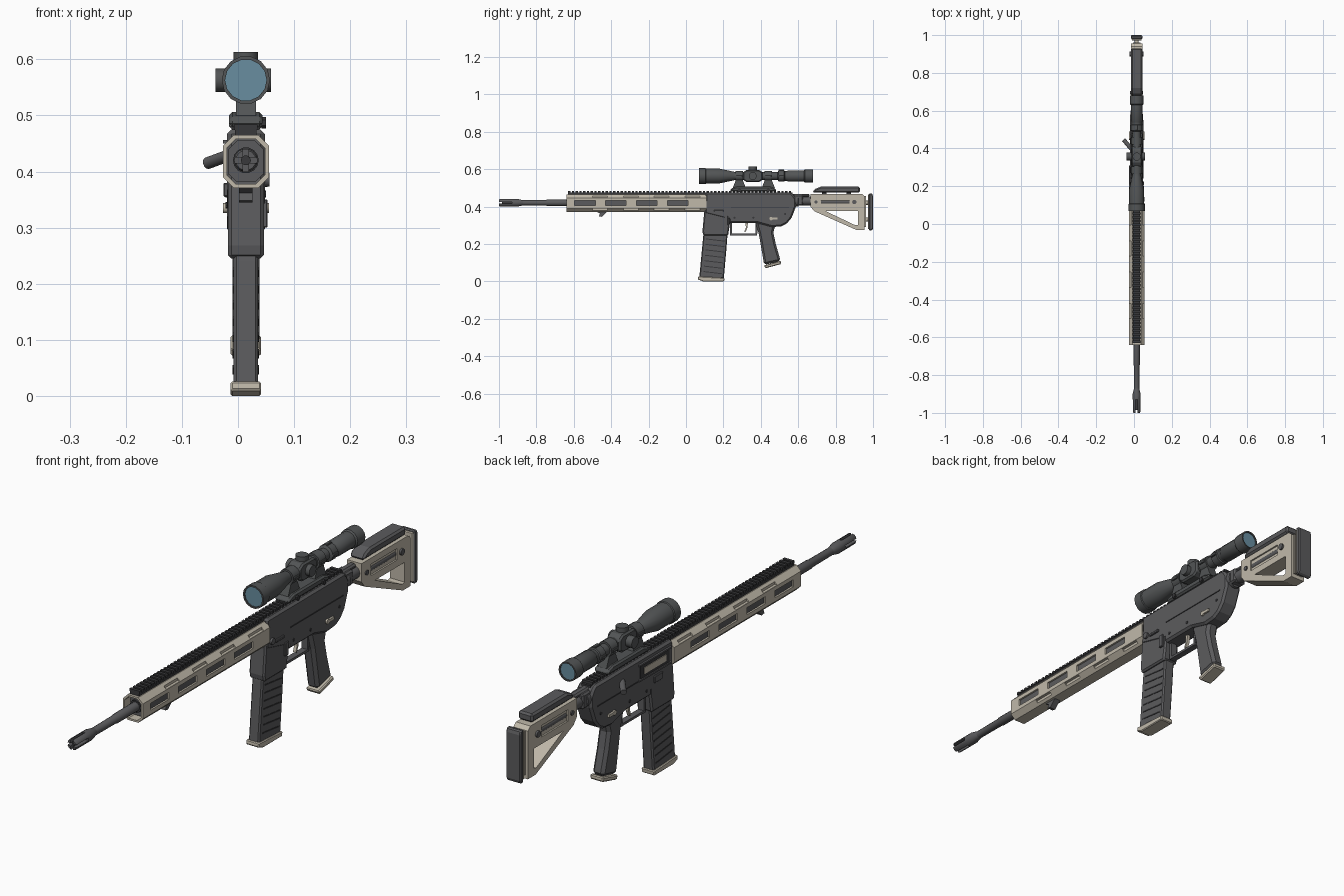
import bpy, bmesh, math
from mathutils import Vector

if "Cube" in bpy.data.objects:
    bpy.data.objects.remove(bpy.data.objects["Cube"])

CX = 0.014  # x of the bore line


def material(name, rgb):
    m = bpy.data.materials.new(name)
    m.diffuse_color = (*rgb, 1)
    m.use_nodes = True
    m.node_tree.nodes["Principled BSDF"].inputs["Base Color"].default_value = m.diffuse_color
    return m


GREY = material("dark grey", (0.105, 0.105, 0.11))
SCOPE = material("scope grey", (0.085, 0.09, 0.092))
BLACK = material("near black", (0.04, 0.04, 0.043))
TAN = material("sand", (0.53, 0.485, 0.40))
LENS = material("lens blue", (0.14, 0.27, 0.35))


def finish(name, bm, mat, bevel=0.0, smooth=False):
    bmesh.ops.recalc_face_normals(bm, faces=bm.faces)
    me = bpy.data.meshes.new(name)
    bm.to_mesh(me)
    bm.free()
    me.materials.append(mat)
    ob = bpy.data.objects.new(name, me)
    bpy.context.collection.objects.link(ob)
    if bevel:
        b = ob.modifiers.new("bevel", "BEVEL")
        b.width, b.segments, b.limit_method = bevel, 1, "ANGLE"
        b.angle_limit = math.radians(40)
    if smooth:
        bpy.context.view_layer.objects.active = ob
        ob.select_set(True)
        bpy.ops.object.shade_smooth_by_angle(angle=math.radians(40))
        ob.select_set(False)
    return ob


def add_prism(bm, pts, x0, x1):
    """Extrude a (y, z) outline from x0 to x1, relative to the bore line."""
    a = [bm.verts.new((CX + x0, y, z)) for y, z in pts]
    b = [bm.verts.new((CX + x1, y, z)) for y, z in pts]
    bm.faces.new(a)
    bm.faces.new(b[::-1])
    for i in range(len(pts)):
        j = (i + 1) % len(pts)
        bm.faces.new((a[i], b[i], b[j], a[j]))


def prism(name, pts, x0, x1, mat, bevel=0.0):
    bm = bmesh.new()
    add_prism(bm, pts, x0, x1)
    return finish(name, bm, mat, bevel)


def rect(y0, y1, z0, z1):
    return [(y0, z0), (y1, z0), (y1, z1), (y0, z1)]


def boxes(name, items, mat, bevel=0.0):
    """Several boxes, each (x0, x1, y0, y1, z0, z1), in one object."""
    bm = bmesh.new()
    for x0, x1, *r in items:
        add_prism(bm, rect(*r), x0, x1)
    return finish(name, bm, mat, bevel)


def lathe(name, prof, z, mat, n=14, x=0.0):
    """Revolve (y, radius) points round a line along y."""
    bm = bmesh.new()
    rings = [[bm.verts.new((CX + x + r * math.sin(2 * math.pi * (i + .5) / n), y,
                            z + r * math.cos(2 * math.pi * (i + .5) / n)))
              for i in range(n)] for y, r in prof]
    for a, b in zip(rings, rings[1:]):
        for i in range(n):
            bm.faces.new((a[i], a[(i + 1) % n], b[(i + 1) % n], b[i]))
    bm.faces.new(rings[0])
    bm.faces.new(rings[-1])
    return finish(name, bm, mat, smooth=True)


def rod(name, p, q, r, mat, n=12):
    """Cylinder between two points."""
    p, q = Vector(p) + Vector((CX, 0, 0)), Vector(q) + Vector((CX, 0, 0))
    bm = bmesh.new()
    bmesh.ops.create_cone(bm, cap_ends=True, segments=n, radius1=r, radius2=r, depth=(q - p).length)
    rot = (q - p).to_track_quat("Z", "Y").to_matrix()
    bmesh.ops.rotate(bm, verts=bm.verts, matrix=rot)
    bmesh.ops.translate(bm, verts=bm.verts, vec=(p + q) / 2)
    return finish(name, bm, mat, smooth=True)


def cut(ob, cutter):
    m = ob.modifiers.new("cut", "BOOLEAN")
    m.object, m.operation, m.solver = cutter, "DIFFERENCE", "EXACT"
    bpy.context.view_layer.objects.active = ob
    bpy.ops.object.modifier_apply(modifier=m.name)
    bpy.data.objects.remove(cutter)


def octagon(w, z0, z1, c):
    return [(-w, z0 + c), (-w + c, z0), (w - c, z0), (w, z0 + c),
            (w, z1 - c), (w - c, z1), (c - w, z1), (-w, z1 - c)]


def oct_tube(name, y0, y1, mat, outer, inner=None):
    bm = bmesh.new()
    loops = [[[bm.verts.new((CX + x, y, z)) for x, z in o] for y in (y0, y1)]
             for o in (outer, inner) if o]
    for a, b in loops:
        for i in range(8):
            bm.faces.new((a[i], a[i - 1], b[i - 1], b[i]))
    for k in (0, 1):
        if inner:
            for i in range(8):
                bm.faces.new((loops[0][k][i], loops[0][k][i - 1], loops[1][k][i - 1], loops[1][k][i]))
        else:
            bm.faces.new(loops[0][k])
    return finish(name, bm, mat)


# Barrel and muzzle device
lathe("barrel", [(-0.9, .014), (-0.75, .015), (-0.745, .017), (-0.55, .017)], .42, GREY)
muzzle = lathe("muzzle_device", [(-1, .018), (-.995, .021), (-.9, .021), (-.87, .014)], .42, GREY)
cut(muzzle, boxes("prong_cut_side", [(-.03, .03, -1.01, -.93, .415, .425)], BLACK))
cut(muzzle, boxes("prong_cut_top", [(-.005, .005, -1.01, -.93, .39, .45)], BLACK))
lathe("bore", [(-.985, .009), (-.92, .009)], .42, BLACK, 10)

# Handguard: slotted octagonal shell over a dark liner
guard = oct_tube("handguard", -.64, .11, TAN, octagon(.041, .371, .465, .019), octagon(.034, .378, .458, .016))
slots = []
for i in range(4):
    y = -.54 + i * .165
    slots += [(-.06, .06, y - .055, y + .055, .405, .431)]
for i in range(4):
    y = -.46 + i * .165
    slots += [(s * .037 - .007, s * .037 + .007, y - .04, y + .04, z, z + .013)
              for s in (-1, 1) for z in (.376, .447)]
cut(guard, boxes("slot_cutter", slots, BLACK))
oct_tube("handguard_liner", -.61, .10, GREY, octagon(.031, .381, .455, .015))
lathe("barrel_nut", [(-.625, .023), (-.61, .023)], .42, BLACK)
prism("sling_stud", [(-.48, .373), (-.46, .362), (-.465, .348), (-.45, .345), (-.42, .373)], -.012, .012, GREY)

# Toothed top rail along handguard and receiver
rail = [(-.019, .019, -.63, .57, .463, .474)]
rail += [(-.021, .021, -.63 + i * .02, -.618 + i * .02, .474, .484) for i in range(60)]
boxes("top_rail", rail, BLACK)

# Receiver with magazine well
prism("receiver", [(.10, .362), (.105, .475), (.56, .475), (.575, .462), (.588, .44), (.588, .40),
                   (.565, .34), (.54, .31), (.51, .294), (.46, .29), (.38, .312), (.23, .312),
                   (.23, .33)], -.034, .034, GREY, .008)
prism("magazine_well", [(.10, .40), (.088, .268), (.092, .245), (.225, .245), (.235, .31), (.24, .40)],
      -.032, .032, GREY, .006)
boxes("receiver_seam", [(-.036, .036, .24, .55, .392, .396)], BLACK)
boxes("ejection_port", [(-.0365, -.03, .13, .30, .40, .45)], BLACK)
boxes("bolt", [(-.039, -.03, .15, .28, .412, .436)], TAN)
boxes("port_frame", [(-.041, -.03, .12, .31, .45, .456), (-.041, -.03, .12, .31, .394, .40)], GREY)
rod("charging_handle", (-.03, .40, .429), (-.068, .445, .415), .011, GREY)
rod("bolt_release", (.03, .13, .385), (.042, .13, .385), .012, GREY)
boxes("side_catches", [(.03, .040, .15, .20, .372, .382), (-.040, -.03, .17, .22, .355, .38),
                       (.03, .039, .205, .225, .30, .35)], GREY, .002)
for s in (-1, 1):
    rod("selector", (s * .03, .455, .335), (s * .041, .455, .335), .009, TAN)
    boxes("selector_lever", [(min(s * .034, s * .041), max(s * .034, s * .041), .455, .49, .33, .341)], TAN)
    for y, z in ((.26, .34), (.36, .34), (.53, .36)):
        rod("pin", (s * .03, y, z), (s * .036, y, z), .006, BLACK, 8)

# Trigger and guard
boxes("trigger_guard", [(-.012, .012, .235, .38, .246, .255), (-.012, .012, .235, .246, .255, .315),
                        (-.012, .012, .372, .382, .255, .315)], GREY)
prism("trigger", [(.318, .32), (.332, .32), (.328, .285), (.318, .262), (.312, .265), (.32, .287)],
      -.006, .006, TAN)

# Magazine
prism("magazine", [(.10, .30), (.092, .24), (.071, .02), (.202, .014), (.215, .16), (.226, .30)],
      -.022, .022, GREY, .005)
for s in (-1, 1):
    for i in range(7):
        z = .05 + i * .029
        y = .088 + z * .09
        prism("magazine_groove", [(y, z), (y + .1, z - .012), (y + .1, z - .007), (y, z + .005)],
              s * .0225 - .001, s * .0225 + .001, BLACK)
prism("magazine_base", [(.064, .010), (.066, .026), (.206, .018), (.204, .0), (.09, .0)],
      -.027, .027, TAN, .003)

# Pistol grip
prism("grip", [(.37, .32), (.39, .25), (.418, .088), (.505, .108), (.50, .13), (.48, .20), (.467, .26),
               (.48, .31)], -.024, .024, GREY, .011)
prism("grip_cap", [(.416, .085), (.425, .070), (.508, .092), (.507, .110)], -.027, .027, TAN, .004)

# Buffer tube and hinge block
lathe("buffer_tube", [(.56, .032), (.6, .032), (.602, .024), (.72, .024)], .43, GREY)
boxes("hinge_block", [(-.026, .026, .575, .625, .405, .462), (-.014, .014, .56, .66, .45, .468)], GREY, .006)

# Stock: tan skeleton frame with a triangular opening
stock = prism("stock", [(.665, .40), (.665, .468), (.94, .468), (.955, .455), (.955, .275), (.91, .275),
                        (.685, .375)], -.03, .03, TAN, 0)
cut(stock, prism("stock_hole", [(.745, .376), (.92, .376), (.92, .302), (.905, .300)], -.1, .1, BLACK))
for s in (-1, 1):
    cut(stock, prism("stock_recess", rect(.72, .875, .402, .445), s * .04 - .016, s * .04 + .016, BLACK))
    rod("stock_tube", (s * .016, .722, .424), (s * .016, .873, .424), .012, GREY)
    rod("stock_knob", (s * .028, .90, .424), (s * .037, .90, .424), .012, GREY)
    rod("stock_screw", (s * .028, .695, .424), (s * .034, .695, .424), .009, GREY)
prism("cheek_rest", [(.675, .474), (.69, .494), (.72, .506), (.93, .506), (.93, .474)], -.03, .03, GREY, .007)
for y in (.74, .87):
    boxes("cheek_post", [(-.012, .012, y - .012, y + .012, .46, .48)], BLACK)
boxes("butt_spacer", [(-.02, .02, .955, .962, .29, .455)], TAN)
for z in (.33, .42):
    rod("butt_post", (0, .95, z), (0, .985, z), .011, TAN)
boxes("butt_carrier", [(-.027, .027, .972, .98, .28, .465)], TAN, .003)
prism("butt_pad", [(.979, .272), (.979, .470), (.995, .470), (1, .455), (1, .285), (.995, .272)],
      -.03, .03, GREY, .004)

# Scope body and lenses
SZ = .563
lathe("scope_body", [(.078, .037), (.07, .037), (.07, .043), (.105, .043), (.108, .040), (.18, .040),
                     (.25, .025), (.262, .022), (.49, .022), (.495, .031), (.525, .031), (.528, .027),
                     (.54, .027), (.545, .031), (.63, .031), (.635, .036), (.68, .036), (.68, .031),
                     (.672, .031)], SZ, SCOPE, 14)
lathe("front_lens", [(.0745, .038), (.079, .038)], SZ, LENS, 14)
lathe("rear_lens", [(.671, .032), (.6755, .032)], SZ, LENS, 14)
boxes("zoom_ring_ribs", [(-.007, .007, .495, .525, SZ + .025, SZ + .036),
                         (-.036, -.025, .495, .525, SZ - .006, SZ + .006),
                         (.025, .036, .495, .525, SZ - .006, SZ + .006)], SCOPE, .002)

# Turrets
prism("turret_block", [(.305, SZ - .02), (.325, SZ - .033), (.39, SZ - .033), (.41, SZ - .02), (.41, SZ + .02),
                       (.39, SZ + .033), (.325, SZ + .033), (.305, SZ + .02)], -.028, .028, SCOPE, .006)
rod("top_turret", (0, .357, SZ + .03), (0, .357, .613), .022, SCOPE)
rod("left_turret", (-.025, .357, SZ), (-.054, .357, SZ), .021, SCOPE)
rod("right_turret", (.025, .357, SZ), (.045, .357, SZ), .021, SCOPE)

# Scope mount: base, legs and clamp rings
prism("mount_base", [(.235, .48), (.24, .496), (.27, .506), (.45, .506), (.478, .496), (.483, .48)],
      -.03, .03, SCOPE, .006)
for y in (.285, .44):
    prism("mount_leg", [(y - .035, .50), (y - .017, .545), (y + .017, .545), (y + .035, .50)], -.018, .018, SCOPE)
    lathe("clamp_ring", [(y - .02, .029), (y + .02, .029)], SZ, SCOPE, 12)
    boxes("clamp_lug", [(-.033, .033, y - .016, y + .016, SZ - .006, SZ + .006)], SCOPE, .002)
    rod("mount_nut", (.028, y, .487), (.036, y, .487), .010, BLACK, 6)
